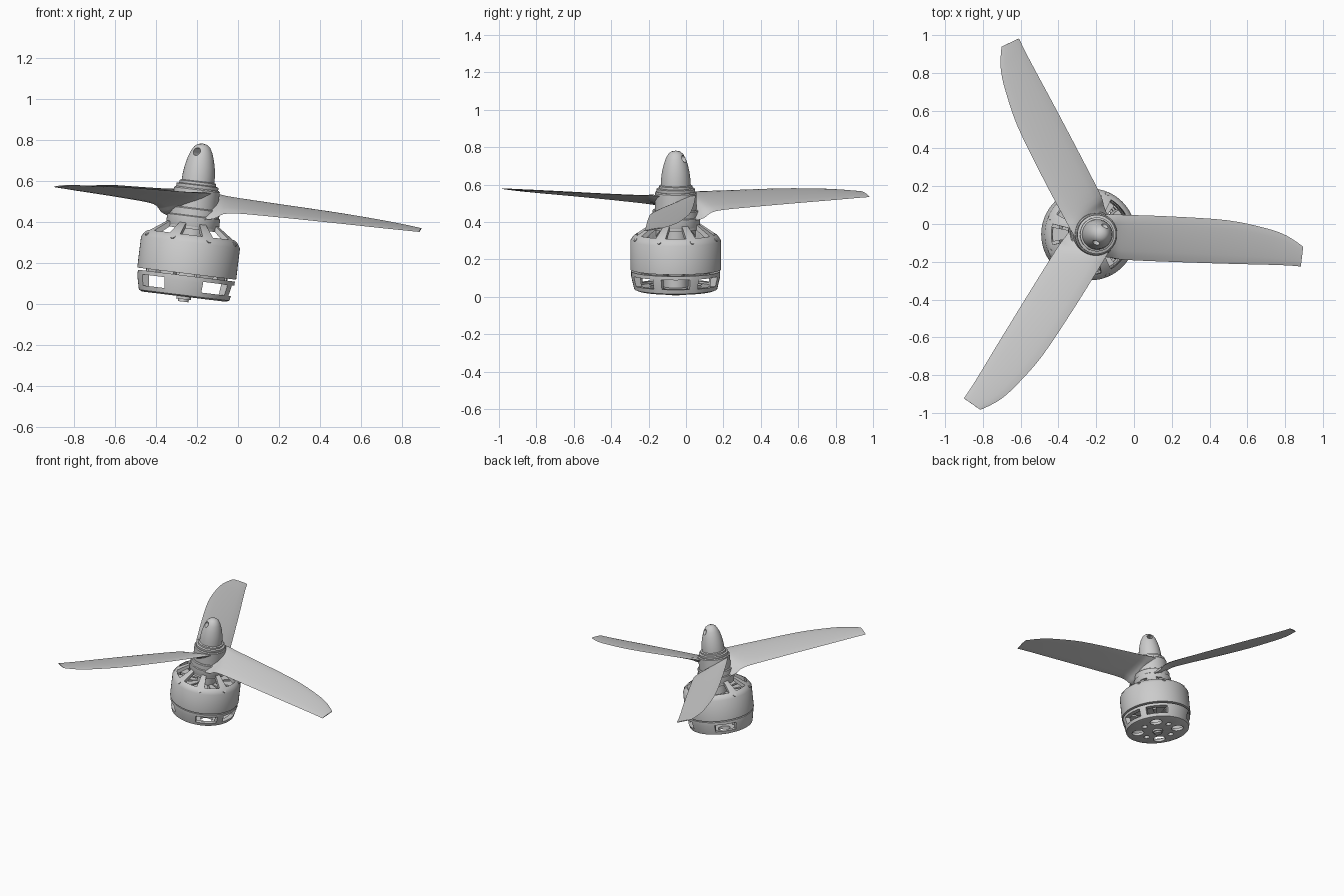
import bpy, bmesh
from math import sin, cos, pi, radians
from mathutils import Matrix, Vector

old = bpy.data.objects.get("Cube")
if old:
    bpy.data.objects.remove(old)

metal = bpy.data.materials.new("plain grey")
metal.use_nodes = True
GREY = (0.6, 0.6, 0.6, 1)
metal.diffuse_color = GREY
metal.node_tree.nodes["Principled BSDF"].inputs["Base Color"].default_value = GREY

# The whole assembly leans toward +x about its base
LEAN = Matrix.Translation((-0.267, -0.055, 0.01)) @ Matrix.Rotation(radians(7), 4, 'Y')


def finish(name, bm, smooth=35):
    """Turn a bmesh into a shaded, leaning object."""
    bmesh.ops.remove_doubles(bm, verts=bm.verts, dist=1e-5)
    bmesh.ops.recalc_face_normals(bm, faces=bm.faces)
    mesh = bpy.data.meshes.new(name)
    bm.to_mesh(mesh)
    bm.free()
    mesh.materials.append(metal)
    ob = bpy.data.objects.new(name, mesh)
    bpy.context.collection.objects.link(ob)
    ob.matrix_world = LEAN
    shade(ob, smooth)
    return ob


def shade(ob, angle=35):
    bpy.ops.object.select_all(action='DESELECT')
    ob.select_set(True)
    bpy.context.view_layer.objects.active = ob
    bpy.ops.object.shade_smooth_by_angle(angle=radians(angle))


def lathe(name, profile, closed=False, steps=64):
    """Spin (radius, height) points about the axis."""
    bm = bmesh.new()
    vs = [bm.verts.new((r, 0, z)) for r, z in profile]
    es = [bm.edges.new(p) for p in zip(vs, vs[1:])]
    if closed:
        es.append(bm.edges.new((vs[-1], vs[0])))
    bmesh.ops.spin(bm, geom=vs + es, cent=(0, 0, 0), axis=(0, 0, 1),
                   angle=2 * pi, steps=steps)
    return finish(name, bm)


def wedge(bm, mid, half, r0, r1, z0, z1, n=6):
    """Add an arc-shaped block centred on angle mid (degrees)."""
    a = [radians(mid - half + 2 * half * i / n) for i in range(n + 1)]
    ring = [(r1 * cos(t), r1 * sin(t)) for t in a]
    ring += [(r0 * cos(t), r0 * sin(t)) for t in reversed(a)]
    low = [bm.verts.new((x, y, z0)) for x, y in ring]
    top = [bm.verts.new((x, y, z1)) for x, y in ring]
    bm.faces.new(low[::-1])
    bm.faces.new(top)
    for i in range(len(ring)):
        j = (i + 1) % len(ring)
        bm.faces.new((low[i], low[j], top[j], top[i]))


def rod(bm, at, radius, depth, turn=Matrix()):
    bmesh.ops.create_cone(bm, cap_ends=True, segments=24, radius1=radius, radius2=radius,
                          depth=depth, matrix=Matrix.Translation(at) @ turn)


def cut(ob, bm):
    """Subtract a bmesh from an object and bake the result."""
    tool = finish("cutter", bm)
    tool.hide_render = True
    mod = ob.modifiers.new("cut", 'BOOLEAN')
    mod.operation, mod.solver, mod.object = 'DIFFERENCE', 'EXACT', tool
    dg = bpy.context.evaluated_depsgraph_get()
    baked = bpy.data.meshes.new_from_object(ob.evaluated_get(dg))
    ob.modifiers.clear()
    ob.data = baked
    bpy.data.objects.remove(tool)
    shade(ob)


def polar(r, deg, z):
    return Vector((r * cos(radians(deg)), r * sin(radians(deg)), z))


# Motor base: a cup with side windows and mounting holes
base = lathe("motor_base", [(0, .025), (.205, .025), (.222, .032), (.238, .1), (.238, .128),
                            (.205, .128), (.195, .045), (0, .045)])
bm = bmesh.new()
for mid in (0, 50, -50, 135, -135):
    wedge(bm, mid, 19, .17, .27, .055, .108)
for k in range(4):
    rod(bm, polar(.14, 45 + 90 * k, .035), .042, .06)
    rod(bm, polar(.12, 90 * k, .035), .02, .06)
cut(base, bm)

# Shaft end below the base, and bearing post inside
lathe("shaft_end", [(0, 0), (.026, 0), (.026, .012), (.036, .012), (.036, .03), (0, .03)])
lathe("bearing_post", [(.065, .04), (.065, .37), (.0, .37)])

# Stator with teeth
bm = bmesh.new()
for k in range(12):
    wedge(bm, 30 * k, 11, .06, .2, .12, .275)
finish("stator_teeth", bm)
lathe("stator_core", [(.06, .125), (.15, .125), (.15, .265), (.06, .265)], closed=True)

# Rotor bell with spoked sloping top
bell = lathe("rotor_bell", [(.243, .138), (.243, .292), (.226, .318), (.128, .385), (.06, .385),
                            (.06, .362), (.12, .362), (.205, .3), (.213, .28), (.213, .138)],
             closed=True)
bm = bmesh.new()
for k in range(8):
    wedge(bm, 45 * k, 15, .128, .212, .22, .45)
cut(bell, bm)

# Bell screws at the spoke ends
bm = bmesh.new()
for k in range(8):
    a = 22.5 + 45 * k
    tilt = Matrix.Rotation(radians(a), 4, 'Z') @ Matrix.Rotation(radians(45), 4, 'Y')
    rod(bm, polar(.229, a, .306), .012, .014, tilt)
finish("bell_screws", bm)

# Stepped collar and propeller hub
lathe("collar", [(0, .37), (.128, .37), (.13, .375), (.13, .418), (.124, .422), (.124, .455),
                 (.118, .46), (0, .46)])
lathe("propeller_hub", [(0, .44), (.112, .44), (.112, .55), (.106, .556), (0, .556)])

# Spinner nut with a cross hole
nut = lathe("spinner_nut", [(0, .55), (.1, .55), (.103, .555), (.103, .572), (.09, .576),
                            (.09, .588), (.08, .592), (.079, .62), (.074, .66), (.065, .7),
                            (.053, .735), (.039, .76), (.022, .773), (0, .777)])
bm = bmesh.new()
rod(bm, (0, 0, .735), .019, .3,
    Matrix.Rotation(radians(62), 4, 'Z') @ Matrix.Rotation(pi / 2, 4, 'Y'))
cut(nut, bm)

# Blade stations: radius, lead y, lead height, trail y, trail height, thickness
STATIONS = [(.03, .105, .54, -.115, .405, .05), (.1, .105, .54, -.125, .42, .045),
            (.17, .103, .536, -.135, .455, .024), (.4, .095, .53, -.145, .465, .016),
            (.7, .075, .523, -.155, .471, .012), (.9, .035, .514, -.16, .474, .01),
            (1.0, .003, .507, -.163, .476, .009), (1.06, -.03, .502, -.166, .477, .008),
            (1.11, -.065, .497, -.17, .478, .006)]


def station(t):
    """Catmull-Rom blend along the station list."""
    i = min(int(t), len(STATIONS) - 2)
    f = t - i
    p = [STATIONS[min(max(i + d, 0), len(STATIONS) - 1)] for d in (-1, 0, 1, 2)]
    return [b + .5 * f * (c - a + f * (2 * a - 5 * b + 4 * c - d + f * (3 * (b - c) + d - a)))
            for a, b, c, d in zip(*p)]


def blade(name, turn):
    bm = bmesh.new()
    chord = 10
    rings = []
    for s in range(4 * (len(STATIONS) - 1) + 1):
        r, y0, z0, y1, z1, thick = station(s / 4)
        ring = []
        for side, span in ((1, range(chord + 1)), (-1, range(chord - 1, 0, -1))):
            for c in span:
                u = c / chord
                bow = (u * (1 - u)) ** .5 * thick * side + .05 * u * (1 - u) * (y0 - y1)
                tip = -.01 * u * max(0, r - 1) / .11
                ring.append(bm.verts.new((r + tip, y0 + (y1 - y0) * u, z0 + (z1 - z0) * u + bow)))
        rings.append(ring)
    for a, b in zip(rings, rings[1:]):
        for i in range(len(a)):
            j = (i + 1) % len(a)
            bm.faces.new((a[i], a[j], b[j], b[i]))
    bm.faces.new(rings[0])
    bm.faces.new(rings[-1])
    bmesh.ops.rotate(bm, verts=bm.verts, matrix=Matrix.Rotation(radians(turn), 3, 'Z'))
    finish(name, bm, 50)


for k, label in enumerate(("left", "back", "front")):
    blade(label + "_blade", 120 * k)
